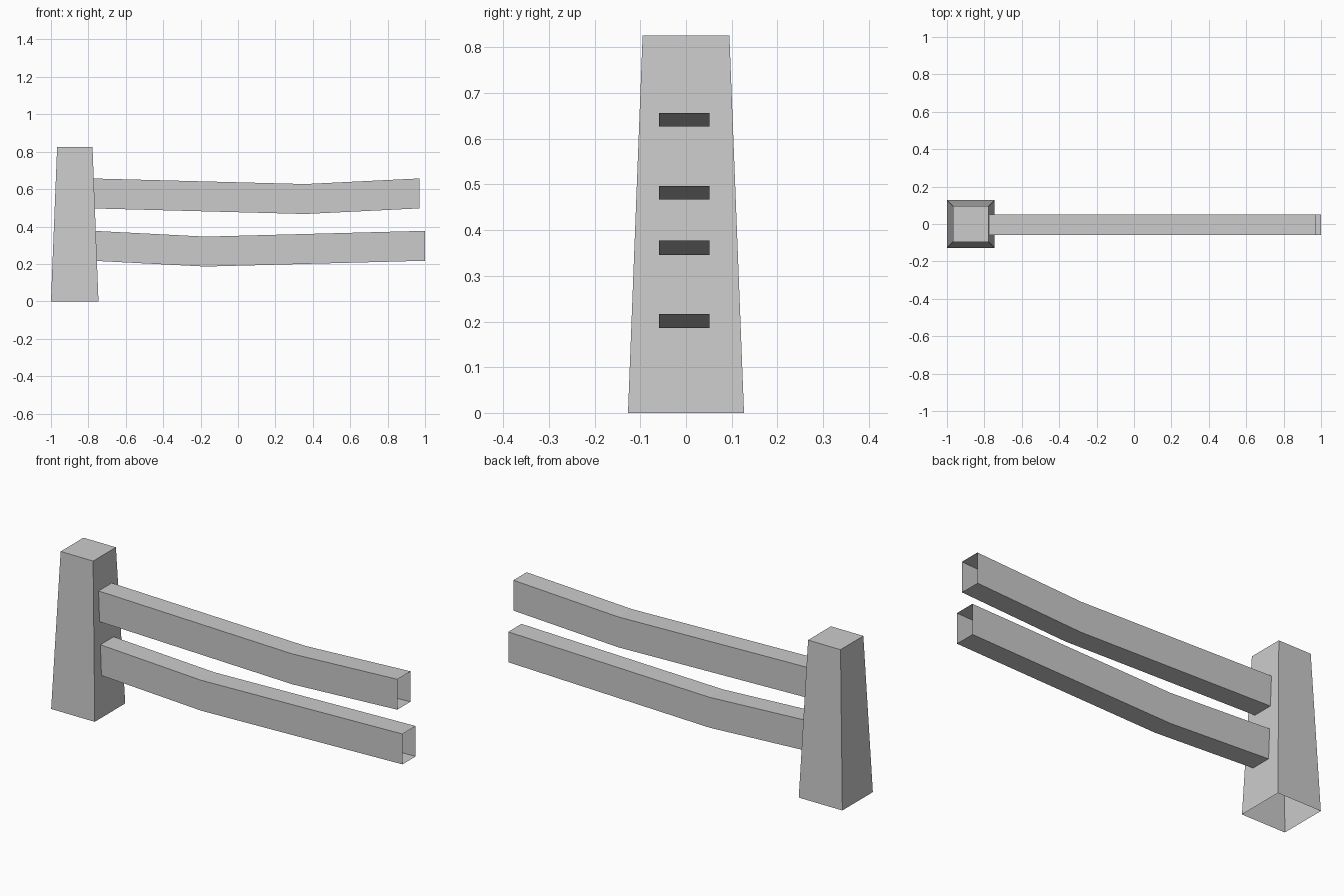
import bpy

if "Cube" in bpy.data.objects:
    bpy.data.objects.remove(bpy.data.objects["Cube"])


def add_mesh(name, rings, cap_end):
    """Skin four-cornered rings into a flat-faced tube, optionally closing the last ring."""
    verts = [p for ring in rings for p in ring]
    faces = []
    for r in range(len(rings) - 1):
        a, b = r * 4, r * 4 + 4
        for i in range(4):
            j = (i + 1) % 4
            faces.append((a + i, a + j, b + j, b + i))
    if cap_end:
        n = len(verts)
        faces.append((n - 4, n - 3, n - 2, n - 1))
    mesh = bpy.data.meshes.new(name)
    mesh.from_pydata(verts, [], faces)
    obj = bpy.data.objects.new(name, mesh)
    bpy.context.collection.objects.link(obj)
    return obj


def post_ring(x0, x1, h, z):
    return [(x0, -h, z), (x1, -h, z), (x1, h, z), (x0, h, z)]


def rail(name, path, height):
    """Hollow, open-ended sagging rail; path holds (x, top z)."""
    y0, y1 = -0.059, 0.051
    rings = [[(x, y0, z - height), (x, y0, z), (x, y1, z), (x, y1, z - height)]
             for x, z in path]
    # wound so that the faces point outward
    return add_mesh(name, [ring[::-1] for ring in rings], False)


# Tapered post, open underneath
add_mesh("post", [post_ring(-1.0, -0.746, 0.127, 0.0),
                  post_ring(-0.967, -0.778, 0.095, 0.826)], True)

# Two sagging rails, tucked just inside the post face
rail("upper_rail", [(-0.78, 0.657), (0.358, 0.627), (0.97, 0.657)], 0.16)
rail("lower_rail", [(-0.775, 0.377), (-0.173, 0.346), (1.0, 0.377)], 0.16)
